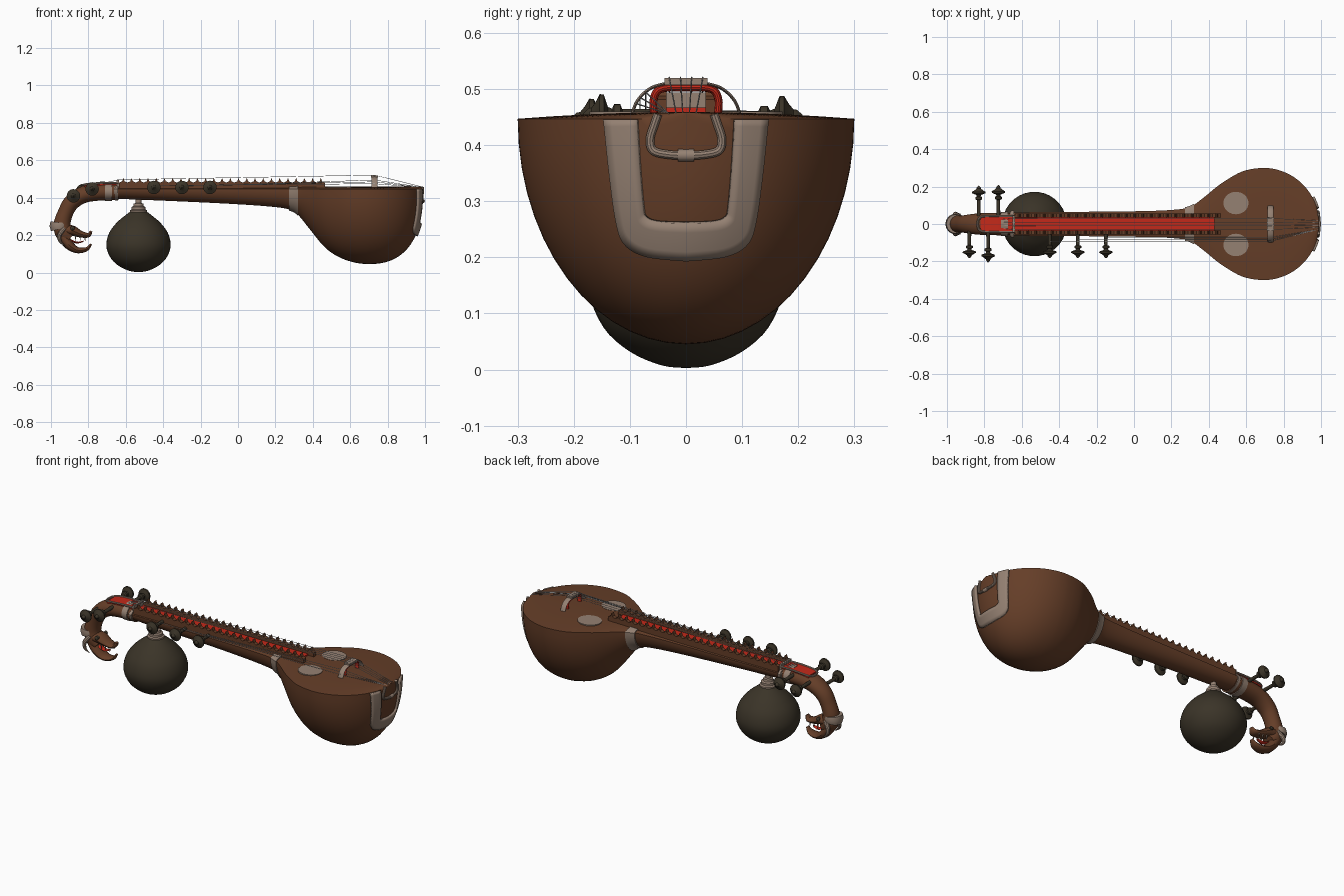
import bpy, bmesh, math
from mathutils import Vector as V

if "Cube" in bpy.data.objects:
    bpy.data.objects.remove(bpy.data.objects["Cube"])

def material(name, rgb):
    m = bpy.data.materials.new(name)
    m.diffuse_color = (*rgb, 1)
    m.use_nodes = True
    m.node_tree.nodes["Principled BSDF"].inputs["Base Color"].default_value = m.diffuse_color
    return m

WOOD = material("brown wood", (0.13, 0.048, 0.021))
BONE = material("grey inlay", (0.30, 0.22, 0.17))
DARK = material("dark gourd", (0.043, 0.034, 0.021))
RED = material("red lacquer", (0.55, 0.022, 0.01))
STEEL = material("steel string", (0.45, 0.45, 0.45))

def make(name, verts, faces, mat):
    me = bpy.data.meshes.new(name)
    me.from_pydata([tuple(v) for v in verts], [], faces)
    bm = bmesh.new()
    bm.from_mesh(me)
    bmesh.ops.recalc_face_normals(bm, faces=bm.faces)
    bm.to_mesh(me)
    bm.free()
    me.materials.append(mat)
    ob = bpy.data.objects.new(name, me)
    bpy.context.collection.objects.link(ob)
    return ob

def loft(name, rings, mat):
    n, k = len(rings[0]), len(rings)
    faces = [(i*n+j, i*n+(j+1) % n, (i+1)*n+(j+1) % n, (i+1)*n+j)
             for i in range(k-1) for j in range(n)]
    faces += [tuple(range(n)), tuple(range((k-1)*n, k*n))]
    return make(name, [v for r in rings for v in r], faces, mat)

def smooth(pts, steps=6):
    """Catmull-Rom resampling of a list of equal-length tuples."""
    pts, out = [tuple(p) for p in pts], []
    for i in range(len(pts)-1):
        a, b, c, d = pts[max(i-1, 0)], pts[i], pts[i+1], pts[min(i+2, len(pts)-1)]
        for s in range(steps):
            t = s/steps
            out.append(tuple(q + 0.5*t*(r-p + t*(2*p-5*q+4*r-e + t*(3*(q-r)+e-p)))
                             for p, q, r, e in zip(a, b, c, d)))
    return out + [pts[-1]]

def tube(name, pts, mat, ref=(0, 1, 0), n=16):
    """Sweep along points (x, y, z, radius along ref, radius across)."""
    P, ref, rings = [V(p[:3]) for p in pts], V(ref), []
    for i, p in enumerate(pts):
        t = (P[min(i+1, len(P)-1)] - P[max(i-1, 0)]).normalized()
        side = (ref - t*ref.dot(t)).normalized()
        nor = t.cross(side)
        rings.append([P[i] + side*p[3]*math.cos(a) + nor*p[-1]*math.sin(a)
                      for a in (2*math.pi*j/n for j in range(n))])
    return loft(name, rings, mat)

def box(name, lo, hi, mat):
    c = [(x, y, z) for x in (lo[0], hi[0]) for y in (lo[1], hi[1]) for z in (lo[2], hi[2])]
    return make(name, c, [(0, 1, 3, 2), (4, 6, 7, 5), (0, 4, 5, 1),
                          (2, 3, 7, 6), (0, 2, 6, 4), (1, 5, 7, 3)], mat)

# Body profile: half width and underside height along x
RIM, CX, R = 0.447, 0.69, 0.30
WIDTH = smooth([(-.66, .062), (-.3, .065), (0, .068), (.2, .075), (.3, .092), (.377, .145),
                (.457, .21), (.56, .273), (.63, .294), (.69, .30)])
UNDER = smooth([(-.66, .395), (-.3, .38), (0, .365), (.2, .35), (.28, .335), (.32, .31),
                (.385, .23), (.465, .134), (.545, .08), (.63, .052), (.69, .045)])

def look(table, x):
    for (a, p), (b, q) in zip(table, table[1:]):
        if x <= b:
            return p + (q-p)*(x-a)/(b-a)
    return table[-1][1]

def width(x):
    return look(WIDTH, x) if x < CX else R*math.sqrt(max(0, 1-((x-CX)/R)**2))

def under(x):
    if x < CX:
        return look(UNDER, x)
    return RIM - (RIM-.045)*max(0, 1-((x-CX)/R)**2.5)**.4

def section(x, grow=0):
    w, d = width(x)+grow, RIM-under(x)+grow
    ring = [(x, -w*math.cos(math.pi*i/28), RIM-d*math.sin(math.pi*i/28)) for i in range(29)]
    for i in range(1, 10):
        u = 1-i/5
        ring.append((x, w*u, RIM+grow+.012*(1-u*u)))
    return ring

def surface(y, z):
    """x of the bowl's end wall at (y, z)."""
    lo, hi = CX, CX+R-1e-5
    for _ in range(30):
        m = (lo+hi)/2
        inside = (y/width(m))**2 + ((RIM-z)/(RIM-under(m)))**2 < 1
        lo, hi = (m, hi) if inside else (lo, m)
    return lo

# Bowl and neck in one piece
xs = [-.66 + 1.35*i/70 for i in range(70)]
xs += [CX + R*math.sin(math.pi/2*.994*i/28) for i in range(29)]
loft("bowl_and_neck", [section(x) for x in xs], WOOD)

# Grey bands round the neck
for name, a, b, g in (("bowl_band", .272, .32, .006), ("nut_band_right", -.657, -.642, .009),
                      ("nut_band_middle", -.662, -.655, .004)):
    loft(name, [section(a+(b-a)*i/6, g) for i in range(7)], BONE)
tube("nut_band_left", [(-.71, 0, .432, .064, .05), (-.675, 0, .432, .066, .05)], BONE, n=32)

# Scalloped fret ledges and red channel floor
N, x0, x1 = 25, -.635, .465
pitch = (x1-x0)/N
prof = [(x0, .45)]
for i in range(N):
    prof += [(x0+i*pitch, .481), (x0+(i+.35)*pitch, .488), (x0+(i+.5)*pitch, .506),
             (x0+(i+.65)*pitch, .488)]
prof += [(x1, .481), (x1, .45)]
for s, name in ((1, "fret_ledge_back"), (-1, "fret_ledge_front")):
    loft(name, [[(x, s*y, z) for x, z in prof] for y in (.035, .057)], WOOD)
box("channel_floor", (-.645, -.036, .44), (.43, .036, .467), RED)
box("nut", (-.65, -.045, .45), (-.637, .045, .494), BONE)

# Curved peg box and scroll neck
tube("peg_box", smooth([(-.64, 0, .432, .06, .044), (-.75, 0, .43, .06, .046),
     (-.83, 0, .415, .057, .045), (-.89, 0, .375, .05, .043), (-.922, 0, .32, .045, .041),
     (-.94, 0, .26, .046, .045), (-.93, 0, .21, .046, .046), (-.90, 0, .18, .035, .035)]), WOOD, n=24)

def deck(x):
    return .479 - .9*min(0, x+.72)**2

rim = [(-.64, .042), (-.72, .043), (-.80, .042), (-.825, .033), (-.835, .015)]
rim += [(x, -y) for x, y in rim[::-1]]
tube("peg_box_frame", smooth([(x, y, deck(x), .006, .006) for x, y in rim], 3), BONE, (0, 0, 1), 8)
loft("peg_box_lid", [[(x, y, deck(x)+dz) for y, dz in
     ((-.04, -.012), (.04, -.012), (.04, 0), (-.04, 0))] for x in
     (-.64, -.68, -.72, -.76, -.79, -.82)], RED)

# Animal head at the scroll end
tube("upper_jaw", smooth([(-.94, 0, .225, .04, .03), (-.89, 0, .225, .046, .028),
     (-.84, 0, .205, .036, .018), (-.80, 0, .20, .028, .012), (-.785, 0, .222, .012, .007)]), WOOD)
tube("lower_jaw", smooth([(-.94, 0, .20, .04, .03), (-.905, 0, .15, .043, .026),
     (-.86, 0, .12, .036, .017), (-.81, 0, .125, .026, .011), (-.785, 0, .152, .01, .005)]), WOOD)
tube("tongue", smooth([(-.90, 0, .175, .016, .006), (-.86, 0, .16, .016, .005),
                       (-.825, 0, .168, .006, .003)]), RED, n=10)
tube("head_collar", [(-.955, 0, .268, .05, .048), (-.957, 0, .25, .054, .051),
                     (-.953, 0, .232, .05, .048)], BONE, n=24)
for s, side in ((-1, "front"), (1, "back")):
    tube("horn_"+side, smooth([(-.93, s*.035, .235, .014, .014), (-.955, s*.052, .20, .012, .012),
         (-.95, s*.056, .165, .008, .008), (-.925, s*.052, .145, .001, .001)]), BONE, n=10)
    tube("eye_"+side, [(-.885, s*.03, .235, .012, .012), (-.885, s*.046, .237, .011, .011),
                       (-.885, s*.05, .238, .004, .004)], DARK, (0, 0, 1), 12)
    for i, x in enumerate((-.87, -.845, -.82)):
        tube(f"tooth_{side}_{i}", [(x, s*.022, .20, .005, .005),
                                  (x+.003, s*.022, .168, .001, .001)], BONE, n=6)

# Tuning pegs: (x, z, signed length)
PEG = [(0, .011), (.62, .009), (.64, .018), (.70, .018), (.72, .01), (.76, .013), (.80, .035),
       (.84, .036), (.88, .022), (.92, .012), (.95, .011), (1, .002)]
for i, (x, z, l) in enumerate(((-.88, .41, -.183), (-.78, .447, -.205), (-.83, .437, .205),
                               (-.725, .452, .208), (-.45, .455, -.183), (-.30, .455, -.183),
                               (-.15, .455, -.183))):
    tube(f"tuning_peg_{i+1}", [(x, l*t, z, r, r) for t, r in PEG], DARK, (0, 0, 1), 20)

# Hanging gourd with its grey neck
GOURD = [(.003, .004), (.008, .045), (.032, .1), (.075, .147), (.14, .172), (.21, .158),
         (.265, .118), (.30, .078), (.325, .045), (.335, .03)]
tube("gourd", [(-.532, 0, z, r, r) for z, r in smooth(GOURD, 4)], DARK, n=40)
STEM = [(.318, .046), (.332, .046), (.337, .038), (.35, .038), (.355, .028), (.368, .026),
        (.372, .016), (.405, .016)]
tube("gourd_stem", [(-.532, 0, z, r, r) for z, r in STEM], BONE, n=24)

# Sound-board rosettes
for s, side in ((-1, "front"), (1, "back")):
    tube("rosette_"+side, [(.545, s*.112, .45, .06, .067), (.545, s*.112, .46, .06, .067)], BONE, n=40)

# Bridge: red arch, grey top plate and curved side arms
arch = [(-.056, .45), (-.058, .48), (-.045, .5), (0, .503), (.045, .5), (.058, .48), (.056, .45)]
tube("bridge_arch", smooth([(.73, y, z, .013, .007) for y, z in arch]), RED, (1, 0, 0), 12)
box("bridge_plate", (.712, -.038, .507), (.748, .038, .52), BONE)
for s, side in ((-1, "front"), (1, "back")):
    tube("bridge_arm_"+side, smooth([(.73, s*y, z, .016, .003) for y, z in
         ((.098, .45), (.086, .48), (.062, .502), (.03, .511))]), BONE, (1, 0, 0), 10)

# Grey U plate hugging the end of the bowl
outer = [(.145, .446), (.135, .35), (.123, .265), (.108, .225), (.07, .203), (0, .195)]
inner = [(.087, .446), (.082, .36), (.076, .29), (.071, .272), (.05, .264), (0, .262)]
half = smooth([o+i for o, i in zip(outer, inner)], 5)
path = half + [(-a, b, -c, d) for a, b, c, d in half[-2::-1]]
verts = []
for a, b, c, d in path:
    for k in range(5):
        y, z = a+(c-a)*k/4, b+(d-b)*k/4
        verts.append((surface(y, z)+.006, y, z))
plate = make("end_plate", verts, [(i*5+k, i*5+k+1, i*5+k+6, i*5+k+5)
             for i in range(len(path)-1) for k in range(4)], BONE)
mod = plate.modifiers.new("thickness", "SOLIDIFY")
mod.thickness, mod.offset = .012, 0

# Tailpiece loop
loop = [(.05, .455), (.057, .435), (.064, .41), (.058, .39), (.03, .383), (0, .382)]
loop += [(-y, z) for y, z in loop[-2::-1]]
tube("tail_loop", smooth([(surface(y, min(z, .445))+.002, y, z, .008, .008) for y, z in loop]),
     BONE, (1, 0, 0), 10)
tube("tail_loop_bead", [(.988, -.014, .382, .011, .011), (.988, .014, .382, .011, .011)],
     BONE, (1, 0, 0), 12)

# Strings: four over the frets, three along the side
for i in range(4):
    y = -.03 + .02*i
    tube(f"main_string_{i+1}", [(-.70, y*.8, .48, .0013), (-.643, y, .496, .0013),
         (.73, y, .521, .0013), (.985, y*.6, .458, .0013)], STEEL, n=5)
for i, x in enumerate((-.45, -.30, -.15)):
    y = -.092 + .01*i
    tube(f"side_string_{i+1}", [(x, y, .464, .0013), (.73, y, .475+.01*i, .0013),
         (.985, -.03, .455, .0013)], STEEL, n=5)

# Smooth shading with sharp edges kept
bpy.ops.object.select_all(action='SELECT')
bpy.context.view_layer.objects.active = plate
bpy.ops.object.shade_smooth_by_angle(angle=math.radians(35))
